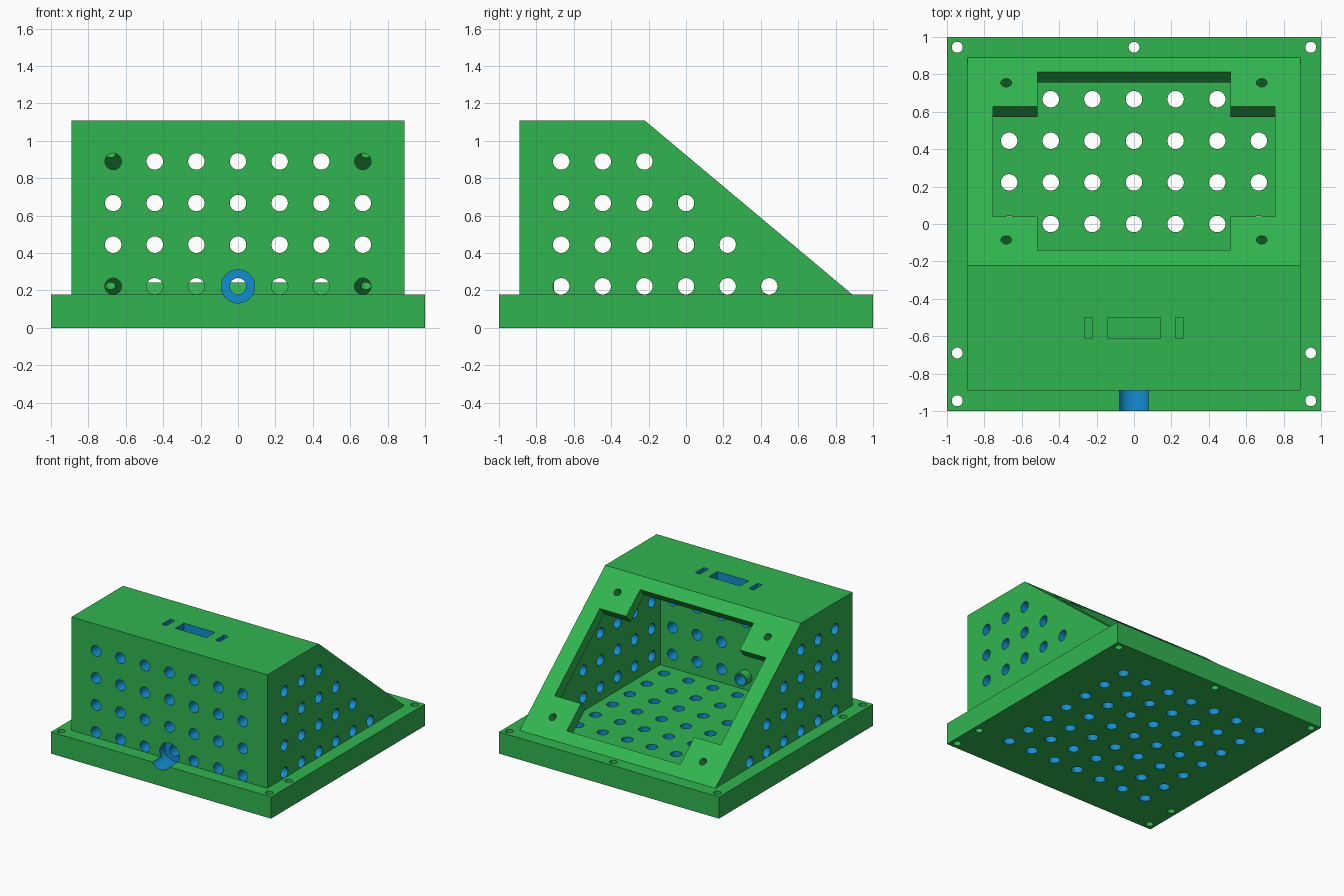
import bpy, bmesh
from math import pi
from mathutils import Matrix, Vector

cube = bpy.data.objects.get("Cube")
if cube:
    bpy.data.objects.remove(cube, do_unlink=True)


def material(name, rgb):
    mat = bpy.data.materials.new(name)
    mat.use_nodes = True
    mat.diffuse_color = (*rgb, 1)
    mat.node_tree.nodes["Principled BSDF"].inputs["Base Color"].default_value = (*rgb, 1)
    return mat


GREEN = material("green_shell", (0.03, 0.46, 0.08))
BLUE = material("blue_cut", (0.006, 0.27, 0.65))


def finish(name, bm, mat):
    bmesh.ops.recalc_face_normals(bm, faces=bm.faces)
    mesh = bpy.data.meshes.new(name)
    bm.to_mesh(mesh)
    bm.free()
    mesh.materials.append(mat)
    obj = bpy.data.objects.new(name, mesh)
    bpy.context.collection.objects.link(obj)
    return obj


def box(bm, lo, hi, frame=Matrix()):
    lo, hi = Vector(lo), Vector(hi)
    mat = frame @ Matrix.Translation((lo + hi) / 2) @ Matrix.Diagonal((*(hi - lo), 1))
    bmesh.ops.create_cube(bm, size=1, matrix=mat)


def rod(bm, a, b, radius, frame=Matrix()):
    a, b = frame @ Vector(a), frame @ Vector(b)
    turn = (b - a).to_track_quat("Z", "Y").to_matrix().to_4x4()
    bmesh.ops.create_cone(bm, cap_ends=True, segments=32, radius1=radius, radius2=radius,
                          depth=(b - a).length, matrix=Matrix.Translation((a + b) / 2) @ turn)


def extrude_x(bm, profile, half):
    face = bm.faces.new([bm.verts.new((-half, y, z)) for y, z in profile])
    new = bmesh.ops.extrude_face_region(bm, geom=[face])["geom"]
    bmesh.ops.translate(bm, vec=(2 * half, 0, 0),
                        verts=[v for v in new if isinstance(v, bmesh.types.BMVert)])


def combine(target, tool, operation):
    mod = target.modifiers.new("combine", "BOOLEAN")
    mod.operation = operation
    mod.object = tool
    mod.solver = "EXACT"
    mod.material_mode = "TRANSFER"
    bpy.context.view_layer.objects.active = target
    bpy.ops.object.modifier_apply(modifier=mod.name)
    bpy.data.objects.remove(tool, do_unlink=True)


BASE, TOP, HALF, INNER, FLOOR = 0.178, 1.11, 0.89, 0.778, 0.111
PITCH, HOLE = 0.2225, 0.044

# Base plate
bm = bmesh.new()
box(bm, (-1, -1, 0), (1, 1, BASE))
shell = finish("sloped_enclosure", bm, GREEN)

# Wedge body
bm = bmesh.new()
extrude_x(bm, [(-HALF, 0.05), (HALF, 0.05), (HALF, BASE), (-0.222, TOP), (-HALF, TOP)], HALF)
combine(shell, finish("body", bm, GREEN), "UNION")

# Hollow interior
bm = bmesh.new()
extrude_x(bm, [(-INNER, FLOOR), (INNER, FLOOR), (INNER, 0.158), (-0.226, 1.0), (-INNER, 1.0)], INNER)
combine(shell, finish("cavity", bm, GREEN), "DIFFERENCE")

# Short cable sleeve inside the front wall
bm = bmesh.new()
rod(bm, (0, -0.80, PITCH), (0, -0.705, PITCH), 0.055)
combine(shell, finish("sleeve", bm, GREEN), "UNION")

# Slope frame: local y runs up the slope, local z points inward
up = Vector((0, -0.222 - HALF, TOP - BASE)).normalized()
side = Vector((1, 0, 0))
slope = Matrix((side, up, side.cross(up))).transposed().to_4x4()
slope.translation = (0, HALF, BASE)

# Stepped window in the slope, cut as a wide and a tall opening
for name, half, low, high in (("tall_window", 0.515, 0.102, 1.344),
                              ("wide_window", 0.755, 0.343, 1.109)):
    bm = bmesh.new()
    box(bm, (-half, low, -0.1), (half, high, 0.12), slope)
    combine(shell, finish(name, bm, GREEN), "DIFFERENCE")

# Screw holes in the slope corners and the base rim
bm = bmesh.new()
for x in (-0.683, 0.683):
    for s in (0.176, 1.272):
        rod(bm, (x, s, -0.05), (x, s, 0.11), 0.029, slope)
for x, y in [(sx * 0.945, y) for sx in (-1, 1) for y in (-0.945, -0.69, 0.945)] + [(0, 0.945)]:
    rod(bm, (x, y, -0.1), (x, y, 0.3), 0.029)
combine(shell, finish("screw_holes", bm, GREEN), "DIFFERENCE")

# Cable groove across the front rim
bm = bmesh.new()
rod(bm, (0, -1.1, PITCH), (0, -0.822, PITCH), 0.089)
combine(shell, finish("cable_groove", bm, BLUE), "DIFFERENCE")

# Vent grids in the floor, front and both sides, plus the slots in the top
bm = bmesh.new()
for i in range(-3, 4):
    for j in range(-3, 4):
        rod(bm, (i * PITCH, j * PITCH, -0.1), (i * PITCH, j * PITCH, 0.15), HOLE)
    for k in range(1, 5):
        rod(bm, (i * PITCH, -0.95, k * PITCH), (i * PITCH, -0.69, k * PITCH), HOLE)
for k in range(1, 5):
    for j in range(-3, 4 - k):
        for sx in (-1, 1):
            y, z = j * PITCH, k * PITCH
            rod(bm, (sx * 0.74, y, z), (sx * 0.95, y, z), HOLE)
for left, right in ((-0.265, -0.222), (-0.142, 0.142), (0.222, 0.265)):
    box(bm, (left, -0.61, 0.96), (right, -0.5, 1.2))
combine(shell, finish("vents", bm, BLUE), "DIFFERENCE")

# Smooth bores, sharp edges
bpy.ops.object.select_all(action="DESELECT")
shell.select_set(True)
bpy.context.view_layer.objects.active = shell
bpy.ops.object.shade_smooth_by_angle(angle=pi / 6)
